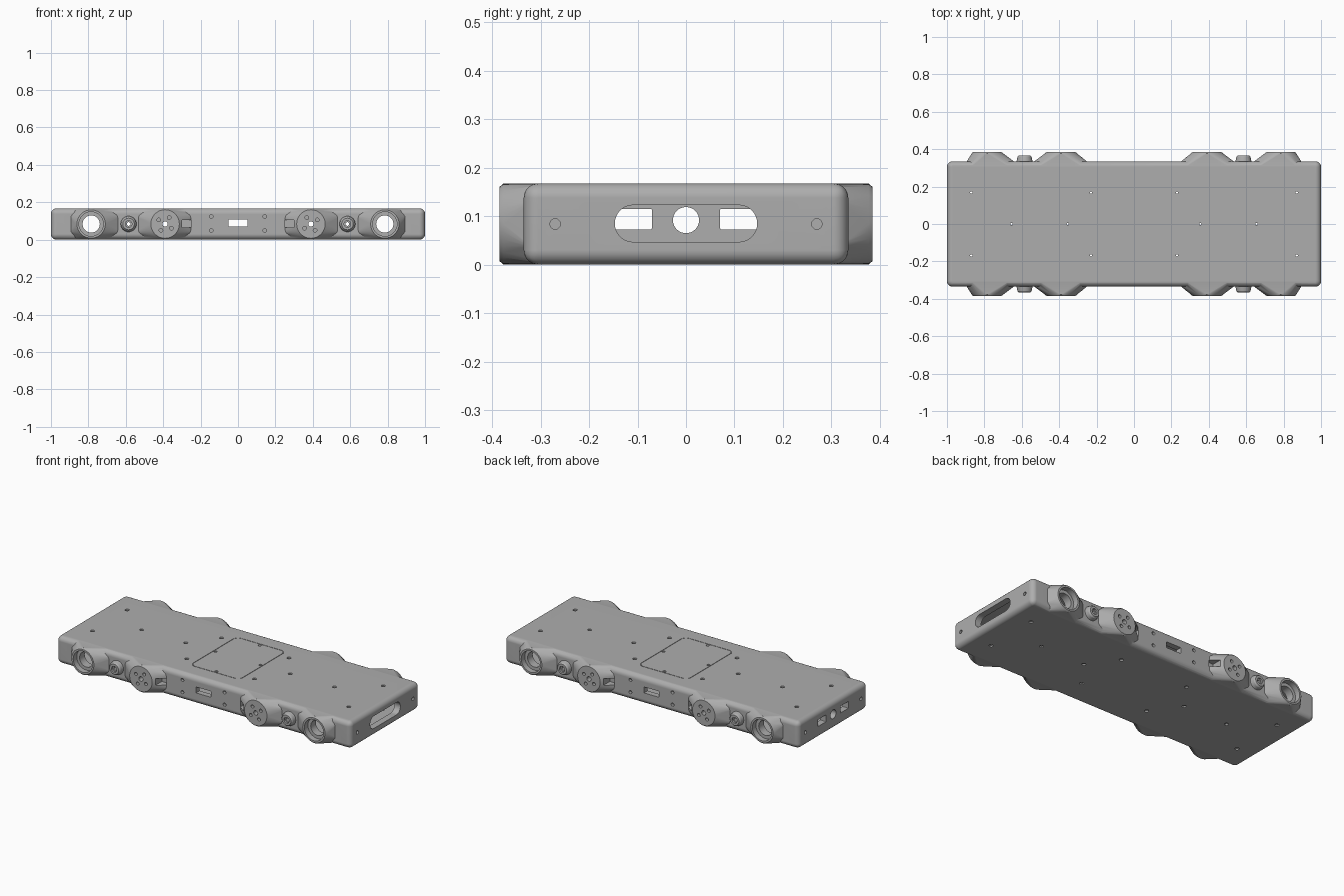
import bpy, bmesh, math
from math import cos, sin, pi

cube = bpy.data.objects.get("Cube")
if cube:
    bpy.data.objects.remove(cube, do_unlink=True)

grey = bpy.data.materials.new("Grey plastic")
grey.use_nodes = True
grey.diffuse_color = (0.42, 0.42, 0.42, 1)
grey.node_tree.nodes["Principled BSDF"].inputs["Base Color"].default_value = (0.42, 0.42, 0.42, 1)

H = 0.168          # body height
MID = H / 2
SIGNS = [(sx, sy) for sx in (1, -1) for sy in (1, -1)]


def round_rect(u0, u1, v0, v1, r, n=8):
    """Rounded rectangle as a list of 2D points; equal half sizes give a circle."""
    pts = []
    corners = [(u1 - r, v1 - r), (u0 + r, v1 - r), (u0 + r, v0 + r), (u1 - r, v0 + r)]
    for k, (cu, cv) in enumerate(corners):
        for i in range(n + 1):
            a = (k + i / n) * pi / 2
            pts.append((cu + r * cos(a), cv + r * sin(a)))
    return pts


def circle(u, v, r, n=8):
    return round_rect(u - r, u + r, v - r, v + r, r, n)


def ring(axis, w, pts):
    """Place 2D points in the plane where the given axis equals w."""
    if axis == "x":
        return [(w, u, v) for u, v in pts]
    if axis == "y":
        return [(u, w, v) for u, v in pts]
    return [(u, v, w) for u, v in pts]


def prism(axis, w0, w1, pts):
    return ring(axis, w0, pts) + ring(axis, w1, pts)


def flip(points, sx, sy):
    return [(x * sx, y * sy, z) for x, y, z in points]


def hulls(name, groups):
    """One object made of the convex hull of each group of points."""
    final = bmesh.new()
    for pts in groups:
        bm = bmesh.new()
        for p in pts:
            bm.verts.new(p)
        bmesh.ops.remove_doubles(bm, verts=bm.verts, dist=1e-5)
        bmesh.ops.convex_hull(bm, input=bm.verts)
        bmesh.ops.delete(bm, geom=[v for v in bm.verts if not v.link_faces], context="VERTS")
        bmesh.ops.dissolve_limit(bm, angle_limit=0.005, verts=bm.verts, edges=bm.edges)
        bmesh.ops.recalc_face_normals(bm, faces=bm.faces)
        tmp = bpy.data.meshes.new("tmp")
        bm.to_mesh(tmp)
        bm.free()
        final.from_mesh(tmp)
        bpy.data.meshes.remove(tmp)
    mesh = bpy.data.meshes.new(name)
    final.to_mesh(mesh)
    final.free()
    mesh.materials.append(grey)
    ob = bpy.data.objects.new(name, mesh)
    bpy.context.collection.objects.link(ob)
    return ob


def apply_modifiers(ob):
    bpy.context.view_layer.update()
    dg = bpy.context.evaluated_depsgraph_get()
    mesh = bpy.data.meshes.new_from_object(ob.evaluated_get(dg))
    ob.modifiers.clear()
    ob.data = mesh


def combine(ob, groups, operation):
    tool = hulls("cutter", groups)
    mod = ob.modifiers.new("Boolean", "BOOLEAN")
    mod.operation, mod.object, mod.solver = operation, tool, "EXACT"
    mod.use_self = True
    apply_modifiers(ob)
    bpy.data.objects.remove(tool, do_unlink=True)


def finish(ob):
    bpy.ops.object.select_all(action="DESELECT")
    ob.select_set(True)
    bpy.context.view_layer.objects.active = ob
    bpy.ops.object.shade_smooth_by_angle(angle=math.radians(28))
    ob.modifiers.new("Weighted normals", "WEIGHTED_NORMAL").keep_sharp = True


# Rounded slab body
body = hulls("body", [prism("z", 0, H, [(-1, -.335), (1, -.335), (1, .335), (-1, .335)])])
bev = body.modifiers.new("Bevel", "BEVEL")
bev.width, bev.segments = 0.03, 5
apply_modifiers(body)


# Side bosses: a full-height root flaring into a round face
def big_boss(cx, x0, x1, r):
    return (ring("y", .27, round_rect(x0, x1, .001, H - .001, .02)) +
            ring("y", .30, round_rect(x0, x1, .001, H - .001, .02)) +
            ring("y", .333, round_rect(x0, x1, .03, H - .03, .02)) +
            ring("y", .377, circle(cx, MID, r)) +
            ring("y", .385, circle(cx, MID, r - .007)))


bosses = [big_boss(.785, .64, .895, .083), big_boss(.39, .25, .535, .0835),
          ring("y", .30, circle(.585, MID, .046)) + ring("y", .338, circle(.585, MID, .042)) +
          ring("y", .358, circle(.585, MID, .038)) + ring("y", .366, circle(.585, MID, .031))]
for boss in bosses:
    combine(body, [flip(boss, *s) for s in SIGNS], "UNION")

# Hollow inside and shallow hatch recess
hatch_r = round_rect(-.169, .169, -.226, .226, .035)
combine(body, [prism("z", .02, H - .02, round_rect(-.96, .96, -.30, .30, .02)),
               prism("z", H - .005, H + .02, hatch_r)], "DIFFERENCE")

# Wide recesses and blind holes
top_holes = [(sx * x, sy * y) for sx, sy in SIGNS for x, y in ((.87, .168), (.23, .168))]
top_holes += [(sx * x, 0) for sx in (1, -1) for x in (.655, .355)]
wide = [prism("z", z0, z1, circle(x, y, .012, 3))
        for x, y in top_holes for z0, z1 in ((H - .008, H + .02), (-.02, .008))]
side = [prism("y", .35, .40, circle(.785, MID, .065)),
        prism("y", .355, .40, circle(.585, MID, .018, 4)),
        prism("y", .31, .40, round_rect(.25, .30, .064, .106, .004, 2))]
side += [prism("y", .365, .40, circle(.39 + dx, MID + dz, .010, 3))
         for dx, dz in ((.034, .022), (-.022, .034), (-.034, -.022), (.022, -.034))]
side += [prism("y", .318, .36, circle(.143, z, .010, 3)) for z in (.05, .125)]
wide += [flip(p, *s) for p in side for s in SIGNS]
for s in SIGNS:
    wide.append(flip(prism("x", .988, 1.02, circle(.27, MID, .011, 3)), *s))
# Long slot in one end
wide.append(prism("x", .94, 1.02, round_rect(-.147, .147, .047, .123, .038)))
combine(body, wide, "DIFFERENCE")

# Narrow through holes
bores = [prism("z", -.02, H + .02, circle(x, y, .006, 3)) for x, y in top_holes]
narrow = [prism("y", .28, .39, circle(.785, MID, .046)),
          prism("y", .28, .39, circle(.585, MID, .010, 3)),
          prism("y", .28, .40, circle(.39, MID, .014, 4))]
bores += [flip(p, *s) for p in narrow for s in SIGNS]
for sy in (1, -1):
    bores.append(flip(prism("y", .28, .36, round_rect(-.05, .05, .07, .107, .003, 2)), 1, sy))
    bores.append(flip(prism("x", -1.02, -.94, round_rect(.07, .147, .073, .115, .003, 2)), 1, sy))
bores.append(prism("x", -1.02, -.94, circle(0, .092, .027)))
combine(body, bores, "DIFFERENCE")
finish(body)

# Flush hatch with four screw holes
hatch = hulls("hatch", [prism("z", H - .005, H, round_rect(-.166, .166, -.223, .223, .032))])
combine(hatch, [prism("z", H - .004, H + .02, circle(x, y, .010, 3))
                for x, y in ((.153, 0), (-.153, 0), (0, .21), (0, -.21))], "DIFFERENCE")
finish(hatch)
